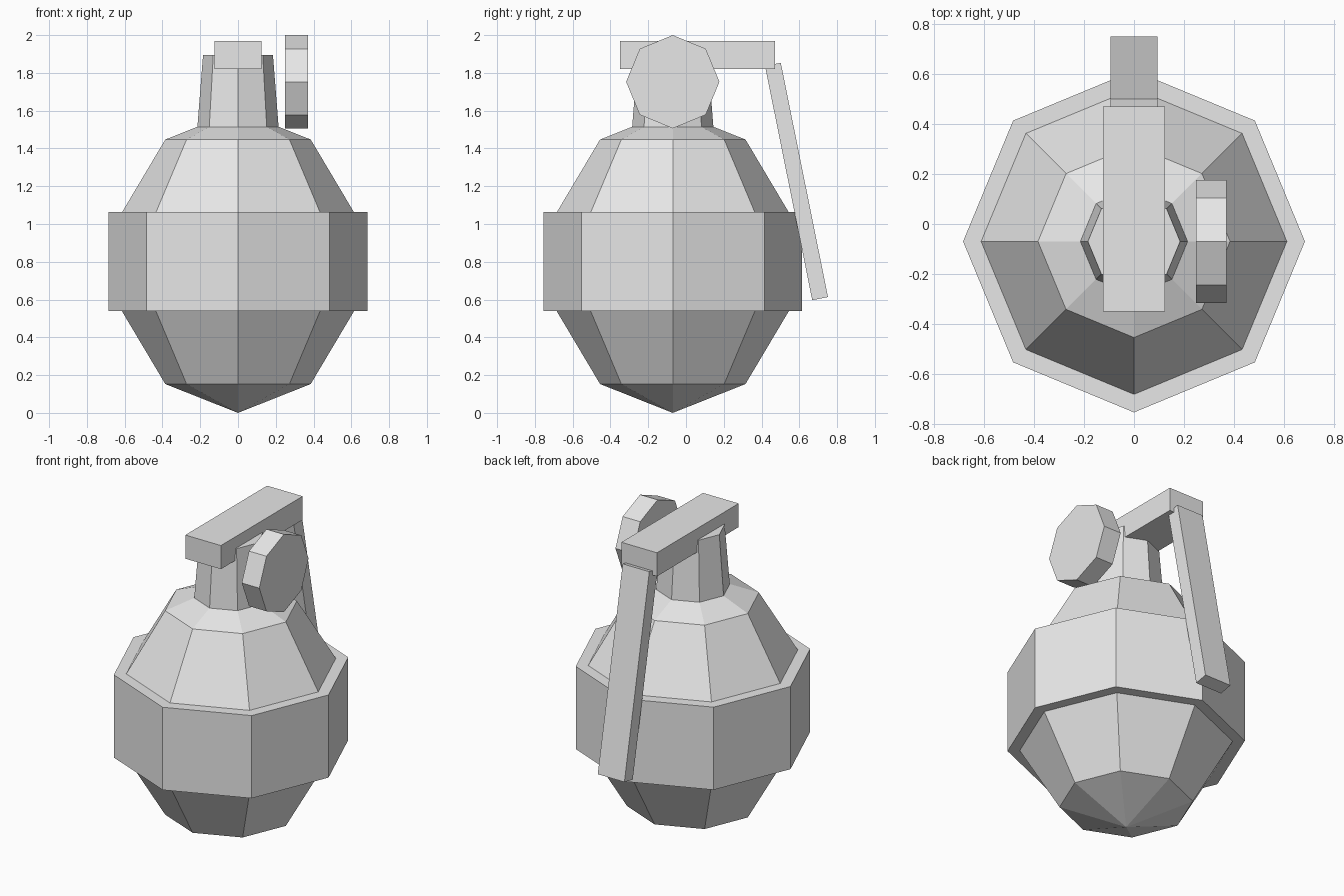
import bpy
import math

cube = bpy.data.objects.get("Cube")
if cube:
    bpy.data.objects.remove(cube, do_unlink=True)

AXIS_Y = -0.07  # the body's vertical axis sits slightly forward

grey = bpy.data.materials.new("plain_grey")
grey.use_nodes = True
grey.diffuse_color = (0.8, 0.8, 0.8, 1)
grey.node_tree.nodes["Principled BSDF"].inputs["Base Color"].default_value = (0.8, 0.8, 0.8, 1)


def finish(name):
    obj = bpy.context.object
    obj.name = name
    obj.data.materials.clear()
    obj.data.materials.append(grey)
    bpy.ops.object.shade_flat()
    return obj


def octagon(name, r_low, r_high, depth, location, rotation=(0, 0, 0)):
    bpy.ops.mesh.primitive_cone_add(vertices=8, radius1=r_low, radius2=r_high,
                                    depth=depth, location=location, rotation=rotation)
    return finish(name)


def box(name, size, location, tilt=0):
    bpy.ops.mesh.primitive_cube_add(size=1, location=location, rotation=(tilt, 0, 0))
    obj = finish(name)
    obj.scale = size
    return obj


# Faceted egg-shaped body
bpy.ops.mesh.primitive_uv_sphere_add(segments=8, ring_count=5, radius=1,
                                     location=(0, AXIS_Y, 0.8))
finish("body").scale = (0.655, 0.655, 0.8)

# Raised band around the middle
octagon("middle_band", 0.685, 0.685, 0.525, (0, AXIS_Y, 0.802))

# Tapered neck, sunk into the top of the body
octagon("neck", 0.224, 0.185, 0.495, (0, AXIS_Y, 1.6475))

# Top bar
box("top_bar", (0.25, 0.82, 0.15), (0, 0.06, 1.895))

# Lever hanging down the back
box("back_lever", (0.187, 0.085, 1.265), (0, 0.585, 1.225), math.radians(11.4))

# Upright disc beside the neck
octagon("side_disc", 0.247, 0.247, 0.123, (0.31, AXIS_Y, 1.753), (0, math.pi / 2, 0))
